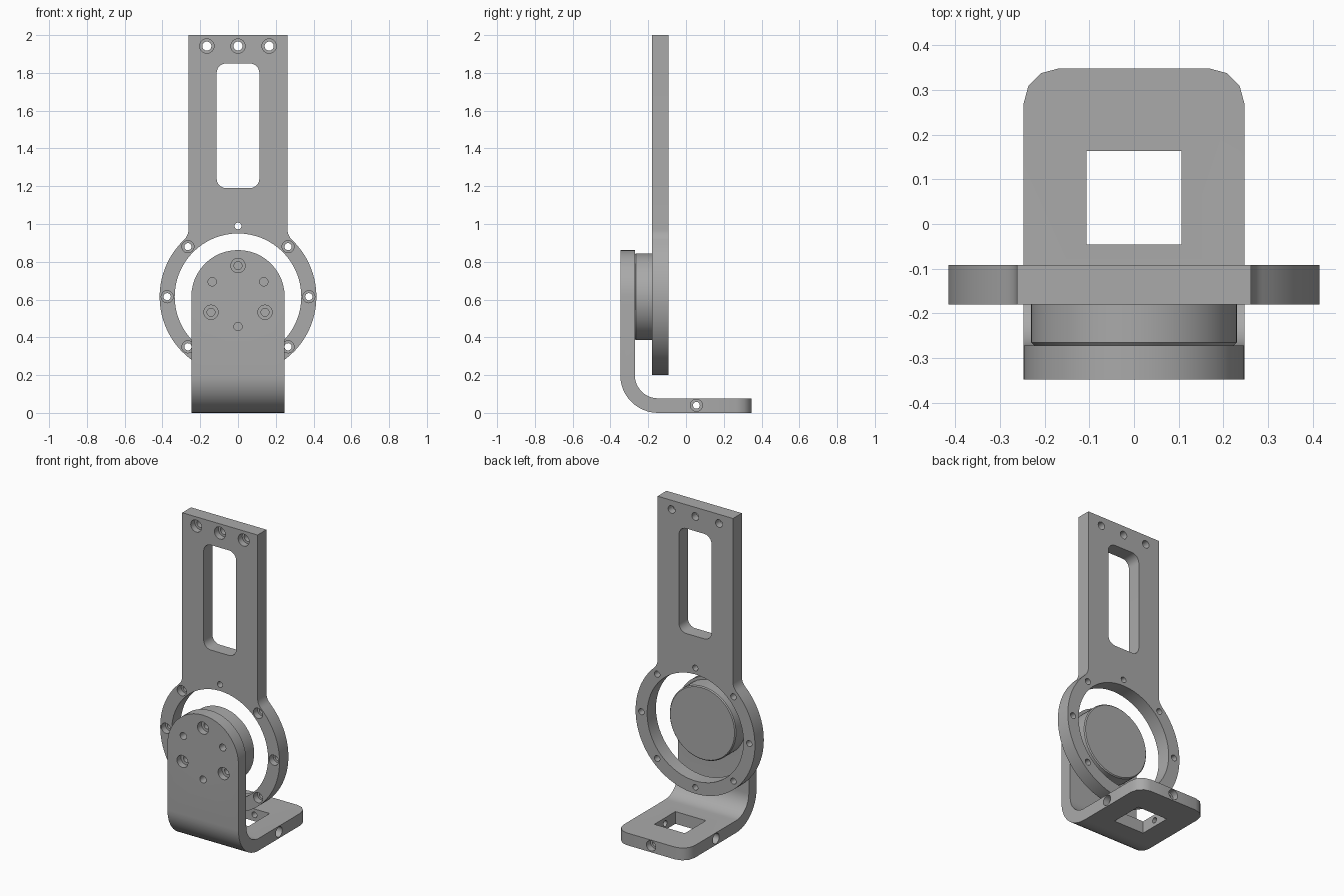
import bpy, bmesh
from math import sin, cos, pi, radians, sqrt, atan2
from mathutils import Vector, Matrix

cube = bpy.data.objects.get("Cube")
if cube:
    bpy.data.objects.remove(cube, do_unlink=True)

grey = bpy.data.materials.new("machined grey")
grey.use_nodes = True
colour = (0.4, 0.4, 0.4, 1)
grey.diffuse_color = colour
grey.node_tree.nodes["Principled BSDF"].inputs["Base Color"].default_value = colour

HUB_Z = 0.615
X, Y = Vector((1, 0, 0)), Vector((0, 1, 0))


def arc(cx, cy, r, start, end, steps):
    """Points along an arc, angles in degrees."""
    angles = [radians(start + (end - start) * i / steps) for i in range(steps + 1)]
    return [(cx + r * cos(a), cy + r * sin(a)) for a in angles]


def finish_mesh(bm, name):
    bmesh.ops.recalc_face_normals(bm, faces=bm.faces)
    mesh = bpy.data.meshes.new(name)
    bm.to_mesh(mesh)
    bm.free()
    mesh.materials.append(grey)
    obj = bpy.data.objects.new(name, mesh)
    bpy.context.collection.objects.link(obj)
    return obj


def prism(points, direction):
    """Extrude a closed 3D outline along a direction."""
    bm = bmesh.new()
    face = bm.faces.new([bm.verts.new(p) for p in points])
    out = bmesh.ops.extrude_face_region(bm, geom=[face])
    moved = [v for v in out["geom"] if isinstance(v, bmesh.types.BMVert)]
    bmesh.ops.translate(bm, verts=moved, vec=direction)
    return bm


def activate(obj):
    bpy.ops.object.select_all(action="DESELECT")
    obj.select_set(True)
    bpy.context.view_layer.objects.active = obj


def cut(target, cutter):
    """Subtract the cutter, then discard it."""
    cutter.hide_render = True
    mod = target.modifiers.new("cut", "BOOLEAN")
    mod.operation, mod.solver, mod.object = "DIFFERENCE", "EXACT", cutter
    activate(target)
    bpy.ops.object.modifier_apply(modifier=mod.name)
    bpy.data.objects.remove(cutter, do_unlink=True)


def drill(target, pos, direction, radius, depth, sides=24):
    """Round hole from a surface point inwards."""
    margin = 0.03
    turn = direction.to_track_quat("Z", "Y").to_matrix().to_4x4()
    middle = Vector(pos) + direction * (depth - margin) / 2
    bm = bmesh.new()
    bmesh.ops.create_cone(bm, cap_ends=True, segments=sides, radius1=radius,
                          radius2=radius, depth=depth + margin,
                          matrix=Matrix.Translation(middle) @ turn)
    cut(target, finish_mesh(bm, "drill"))


def screw_hole(target, pos, direction, radius, head, depth):
    """Through hole with a counterbore for the screw head."""
    drill(target, pos, direction, head, 0.04)
    drill(target, pos, direction, radius, depth)


def smooth(obj):
    activate(obj)
    bpy.ops.object.shade_smooth_by_angle(angle=radians(35))


# Arm plate: straight bar blended into a round ring
ARM_FRONT, ARM_THICK = -0.18, 0.088
HALF, RING, FILLET = 0.262, 0.415, 0.08
rise = sqrt((RING + FILLET) ** 2 - (HALF + FILLET) ** 2)
meet = atan2(rise, HALF + FILLET) * 180 / pi
right_side = arc(0, HUB_Z, RING, -90, meet, 32)
right_side += arc(HALF + FILLET, HUB_Z + rise, FILLET, 180 + meet, 180, 6)[1:]
right_side.append((HALF, 2))
outline = right_side + [(-x, z) for x, z in reversed(right_side[1:])]
arm = finish_mesh(prism([(x, ARM_FRONT, z) for x, z in outline], Y * ARM_THICK), "arm_plate")

# Ring opening and rounded slot
drill(arm, (0, ARM_FRONT, HUB_Z), Y, 0.335, 0.15, 64)
slot = []
for sx, sz, start in ((1, 1, 0), (-1, 1, 90), (-1, -1, 180), (1, -1, 270)):
    slot += arc(sx * 0.063, 1.52 + sz * 0.28, 0.05, start, start + 90, 6)
cut(arm, finish_mesh(prism([(x, -0.25, z) for x, z in slot], Y * 0.25), "slot_cutter"))

# Arm screw holes: top row, ring circle, small pins above and below
for x in (-0.165, 0, 0.165):
    screw_hole(arm, (x, ARM_FRONT, 1.942), Y, 0.024, 0.038, 0.15)
for step in range(8):
    a = step * pi / 4
    pos = (0.375 * cos(a), ARM_FRONT, HUB_Z + 0.375 * sin(a))
    if step in (2, 6):
        drill(arm, pos, Y, 0.018, 0.15)
    else:
        screw_hole(arm, pos, Y, 0.019, 0.032, 0.15)
smooth(arm)

# Bent bracket: L profile with a rounded bend
EDGE, WIDE, TOP, THICK = 0.348, 0.247, 0.862, 0.077
BEND = 0.2
side = [(-EDGE, TOP)] + arc(BEND - EDGE, BEND, BEND, 180, 270, 12)
side += [(EDGE, 0), (EDGE, THICK)]
side += arc(BEND - EDGE, BEND, BEND - THICK, 270, 180, 12) + [(THICK - EDGE, TOP)]
bm = prism([(-WIDE, y, z) for y, z in side], X * 2 * WIDE)


def round_edges(bm, test, radius, segments):
    edges = [e for e in bm.edges
             if abs(e.verts[0].co.x - e.verts[1].co.x) < 0.001
             and all(test(v.co) for v in e.verts)]
    bmesh.ops.bevel(bm, geom=edges, offset=radius, offset_type="OFFSET",
                    segments=segments, profile=0.5, affect="EDGES",
                    clamp_overlap=False)


round_edges(bm, lambda c: c.z > TOP - 0.001, WIDE - 0.001, 12)
round_edges(bm, lambda c: c.y > EDGE - 0.001, 0.08, 3)
bracket = finish_mesh(bm, "bent_bracket")

# Square window in the foot
window = [(-0.106, -0.046), (0.106, -0.046), (0.106, 0.163), (-0.106, 0.163)]
cut(bracket, finish_mesh(prism([(x, y, -0.1) for x, y in window],
                               Vector((0, 0, 0.25))), "window_cutter"))

# Foot screw holes: both sides and the back
for sx in (-1, 1):
    screw_hole(bracket, (sx * WIDE, 0.055, 0.04), X * -sx, 0.018, 0.032, 0.19)
screw_hole(bracket, (0, EDGE, 0.04), -Y, 0.018, 0.032, 0.24)

# Bracket face holes: three screws alternating with three pins
for step in range(6):
    a = pi / 2 + step * pi / 3
    r = 0.158 if step % 2 else 0.165
    pos = (r * cos(a), -EDGE, HUB_Z + r * sin(a))
    if step % 2:
        drill(bracket, pos, Y, 0.022, 0.12)
    else:
        screw_hole(bracket, pos, Y, 0.021, 0.038, 0.12)
smooth(bracket)

# Hub disc with chamfered rims
bm = bmesh.new()
back, front = -0.162, THICK - EDGE
bmesh.ops.create_cone(bm, cap_ends=True, segments=64, radius1=0.23, radius2=0.23,
                      depth=back - front,
                      matrix=Matrix.Translation((0, (front + back) / 2, HUB_Z))
                      @ Matrix.Rotation(pi / 2, 4, "X"))
rims = [e for e in bm.edges if abs(e.verts[0].co.y - e.verts[1].co.y) < 0.001]
bmesh.ops.bevel(bm, geom=rims, offset=0.006, segments=1, profile=0.5, affect="EDGES")
smooth(finish_mesh(bm, "hub_disc"))
